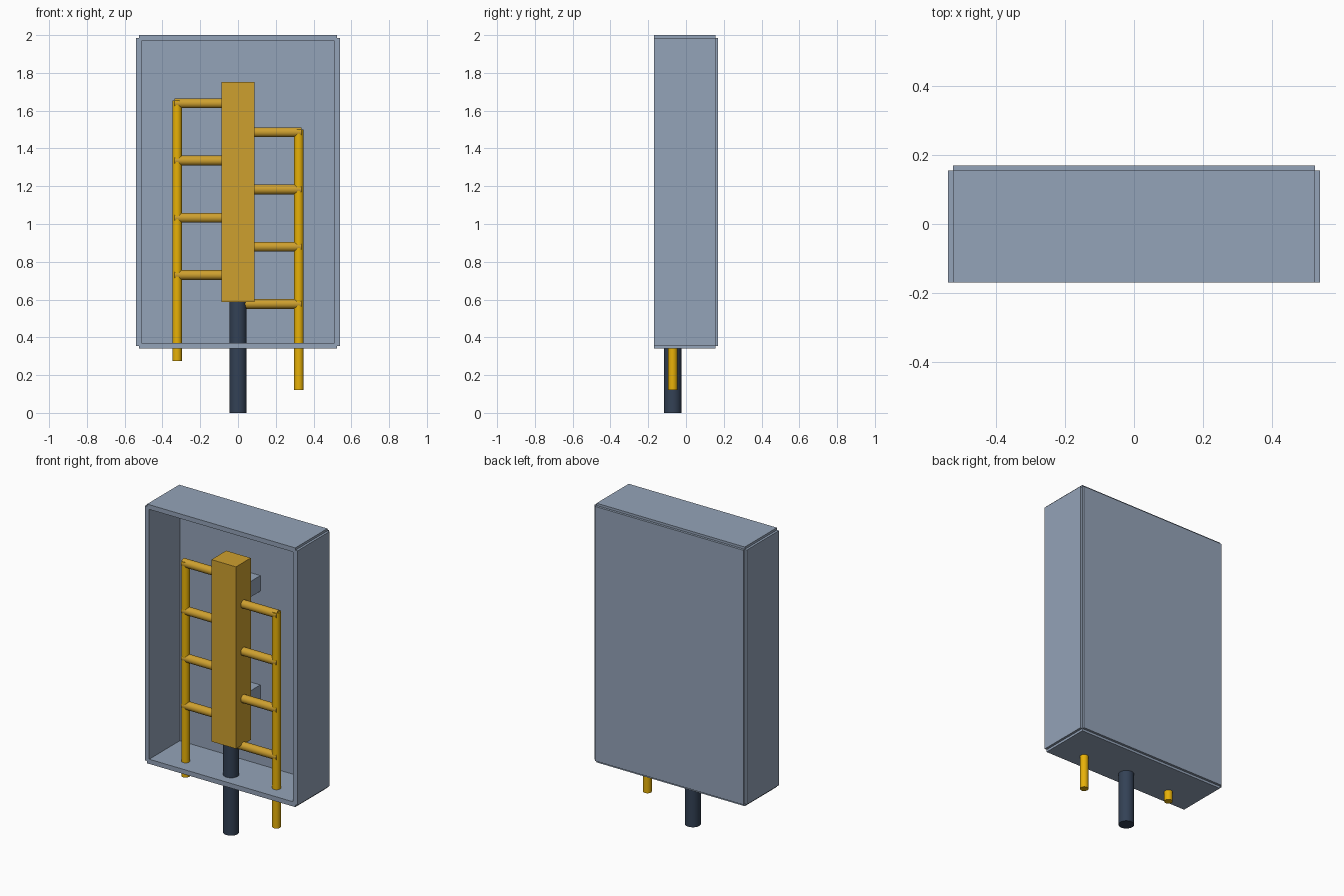
import bpy
import math
from mathutils import Vector

cube = bpy.data.objects.get("Cube")
if cube:
    bpy.data.objects.remove(cube, do_unlink=True)


def make_material(name, rgb):
    # Flat colour given as sRGB bytes, stored as linear values
    lin = [c / 255 / 12.92 if c / 255 <= 0.04045
           else ((c / 255 + 0.055) / 1.055) ** 2.4 for c in rgb]
    mat = bpy.data.materials.new(name)
    mat.use_nodes = True
    mat.diffuse_color = (*lin, 1)
    mat.node_tree.nodes["Principled BSDF"].inputs["Base Color"].default_value = (*lin, 1)
    return mat


GREY = make_material("blue grey", (148, 163, 184))
NAVY = make_material("dark navy", (51, 65, 85))
YELLOW = make_material("yellow", (234, 179, 8))
OCHRE = make_material("ochre", (206, 160, 47))


def box(name, low, high, mat):
    low, high = Vector(low), Vector(high)
    bpy.ops.mesh.primitive_cube_add(size=1, location=(low + high) / 2)
    obj = bpy.context.object
    obj.name = name
    obj.scale = high - low
    bpy.ops.object.transform_apply(location=False, rotation=False, scale=True)
    obj.data.materials.append(mat)
    return obj


def tube(name, start, end, radius, mat):
    start, end = Vector(start), Vector(end)
    axis = end - start
    bpy.ops.mesh.primitive_cylinder_add(
        vertices=32, radius=radius, depth=axis.length, location=(start + end) / 2,
        rotation=axis.to_track_quat("Z", "Y").to_euler())
    obj = bpy.context.object
    obj.name = name
    obj.data.materials.append(mat)
    bpy.ops.object.shade_smooth_by_angle(angle=math.radians(35))
    return obj


# Cabinet: five overlapping sheets, open at the front, with stepped corners
WIDE, DEEP, LOW, TOP = 0.54, 0.17, 0.34, 2.0
T = 0.03
H = T / 2
box("back_panel", (H - WIDE, DEEP - T, LOW + H), (WIDE - H, DEEP, TOP - H), GREY)
box("left_panel", (WIDE - T, -DEEP, LOW + H), (WIDE, DEEP - H, TOP - H), GREY)
box("right_panel", (-WIDE, -DEEP, LOW + H), (T - WIDE, DEEP - H, TOP - H), GREY)
box("top_panel", (H - WIDE, -DEEP, TOP - T), (WIDE - H, DEEP - H, TOP), GREY)
box("bottom_panel", (H - WIDE, -DEEP, LOW), (WIDE - H, DEEP - H, LOW + T), GREY)

# Manifold column with its wall brackets
Y = -0.07
box("manifold", (-0.087, Y - 0.075, 0.587), (0.087, Y + 0.075, 1.752), OCHRE)
for name, z in (("lower_bracket", 0.83), ("upper_bracket", 1.53)):
    box(name, (-0.06, 0.0, z - 0.05), (0.06, DEEP - T + 0.005, z + 0.05), GREY)

# Main supply pipe
tube("main_pipe", (0, Y, 0), (0, Y, 0.6), 0.046, NAVY)

# Side pipes, each joined to the column by four branches
for side, sign, first, foot in (("left", 1, 0.577, 0.122), ("right", -1, 0.73, 0.276)):
    levels = [first + 0.303 * i for i in range(4)]
    tube(side + "_pipe", (sign * 0.322, Y, foot), (sign * 0.322, Y, levels[-1] + 0.015),
         0.025, YELLOW)
    for i, z in enumerate(levels):
        tube(f"{side}_branch_{i + 1}", (sign * 0.02, Y, z), (sign * 0.337, Y, z),
             0.026, OCHRE)
